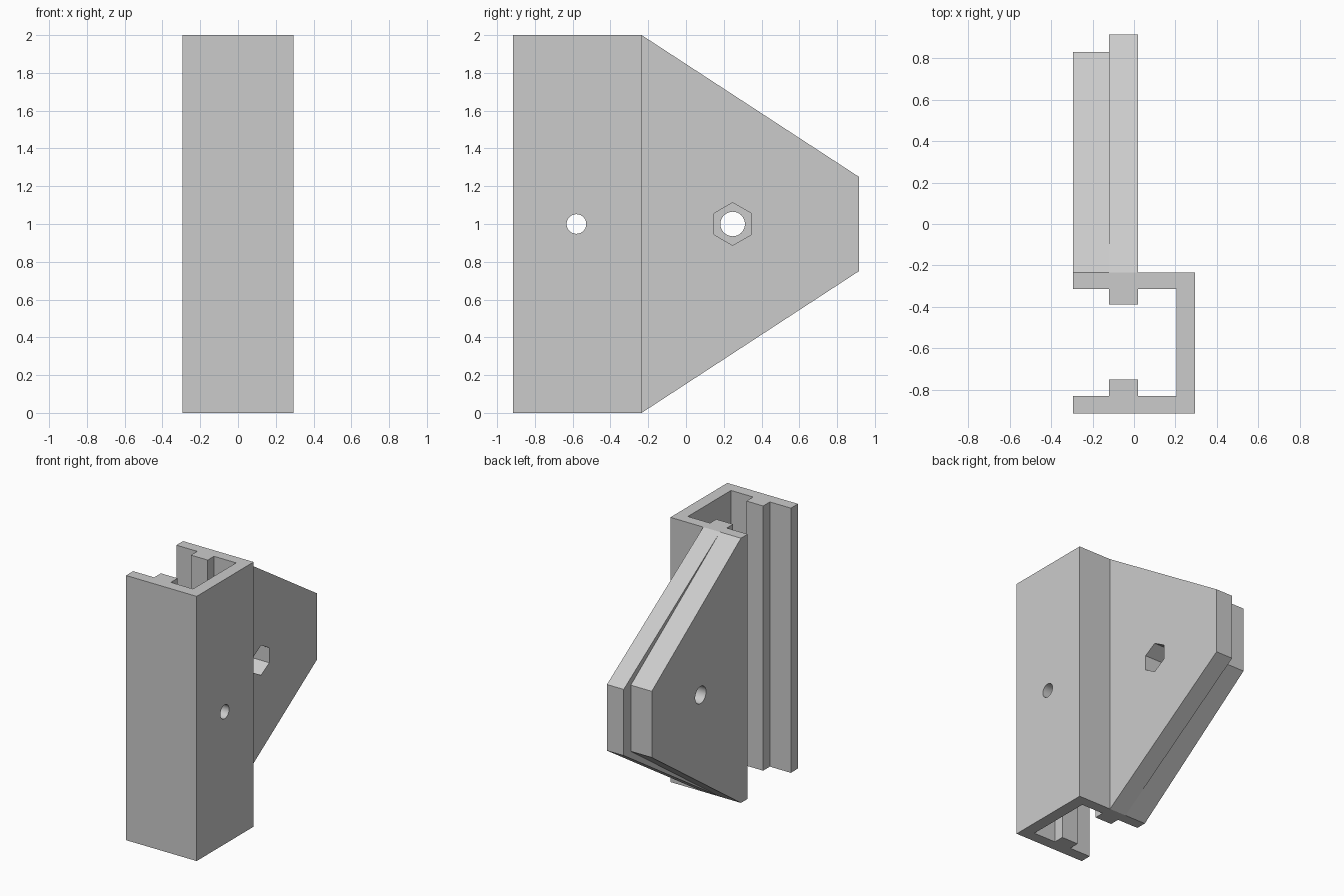
import bpy
import bmesh
import math
from mathutils import Vector

cube = bpy.data.objects.get("Cube")
if cube:
    bpy.data.objects.remove(cube, do_unlink=True)

# One plain grey for every part
grey = bpy.data.materials.new("light grey")
grey.use_nodes = True
COLOUR = (0.6, 0.6, 0.6, 1)
grey.diffuse_color = COLOUR
grey.node_tree.nodes["Principled BSDF"].inputs["Base Color"].default_value = COLOUR


def prism(name, points, direction):
    """Extrude a closed outline along a direction."""
    bm = bmesh.new()
    face = bm.faces.new([bm.verts.new(p) for p in points])
    top = bmesh.ops.extrude_face_region(bm, geom=[face])
    moved = [v for v in top["geom"] if isinstance(v, bmesh.types.BMVert)]
    bmesh.ops.translate(bm, verts=moved, vec=Vector(direction))
    bmesh.ops.recalc_face_normals(bm, faces=bm.faces)
    mesh = bpy.data.meshes.new(name)
    bm.to_mesh(mesh)
    bm.free()
    mesh.materials.append(grey)
    obj = bpy.data.objects.new(name, mesh)
    bpy.context.collection.objects.link(obj)
    return obj


def bore(name, y, radius, sides, x_from, x_to):
    """Cutter along x with a corner pointing straight up."""
    ring = [(x_from, y + radius * math.sin(math.tau * i / sides),
             1 + radius * math.cos(math.tau * i / sides)) for i in range(sides)]
    obj = prism(name, ring, (x_to - x_from, 0, 0))
    obj.hide_render = True
    return obj


def cut(obj, cutters):
    bpy.ops.object.select_all(action="DESELECT")
    bpy.context.view_layer.objects.active = obj
    obj.select_set(True)
    for cutter in cutters:
        mod = obj.modifiers.new("cut", "BOOLEAN")
        mod.operation = "DIFFERENCE"
        mod.solver = "EXACT"
        mod.object = cutter
        bpy.ops.object.modifier_apply(modifier=mod.name)
    bpy.ops.object.shade_smooth_by_angle(angle=math.radians(25))


FRONT, BACK = -0.915, -0.235
SIDE, INNER = 0.295, 0.205
RIB_L, RIB_R = -0.12, 0.02

# C-shaped channel with a rib inside each flange
outline = [
    (-SIDE, FRONT), (SIDE, FRONT), (SIDE, BACK), (-SIDE, BACK),
    (-SIDE, -0.315), (RIB_L, -0.315), (RIB_L, -0.39), (RIB_R, -0.39),
    (RIB_R, -0.315), (INNER, -0.315), (INNER, -0.83), (RIB_R, -0.83),
    (RIB_R, -0.75), (RIB_L, -0.75), (RIB_L, -0.83), (-SIDE, -0.83),
]
channel = prism("channel", [(x, y, 0) for x, y in outline], (0, 0, 2))


# Tapered fin in two layers, one reaching further back
def fin(name, x_from, x_to, reach):
    points = [(x_from, BACK, 0), (x_from, reach, 0.75),
              (x_from, reach, 1.25), (x_from, BACK, 2)]
    return prism(name, points, (x_to - x_from, 0, 0))


long_fin = fin("long_fin", RIB_L, RIB_R, 0.915)
short_fin = fin("short_fin", -SIDE, RIB_L, 0.83)

# Screw hole in the channel, bolt hole and nut pocket in the fin
screw_hole = bore("screw_hole_cutter", -0.58, 0.052, 32, 0.1, 0.4)
bolt_hole = bore("bolt_hole_cutter", 0.247, 0.065, 32, -0.4, 0.1)
nut_pocket = bore("nut_pocket_cutter", 0.247, 0.113, 6, -0.14, 0.1)
cut(channel, [screw_hole])
cut(long_fin, [nut_pocket])
cut(short_fin, [bolt_hole, nut_pocket])

for cutter in (screw_hole, bolt_hole, nut_pocket):
    bpy.data.objects.remove(cutter, do_unlink=True)
